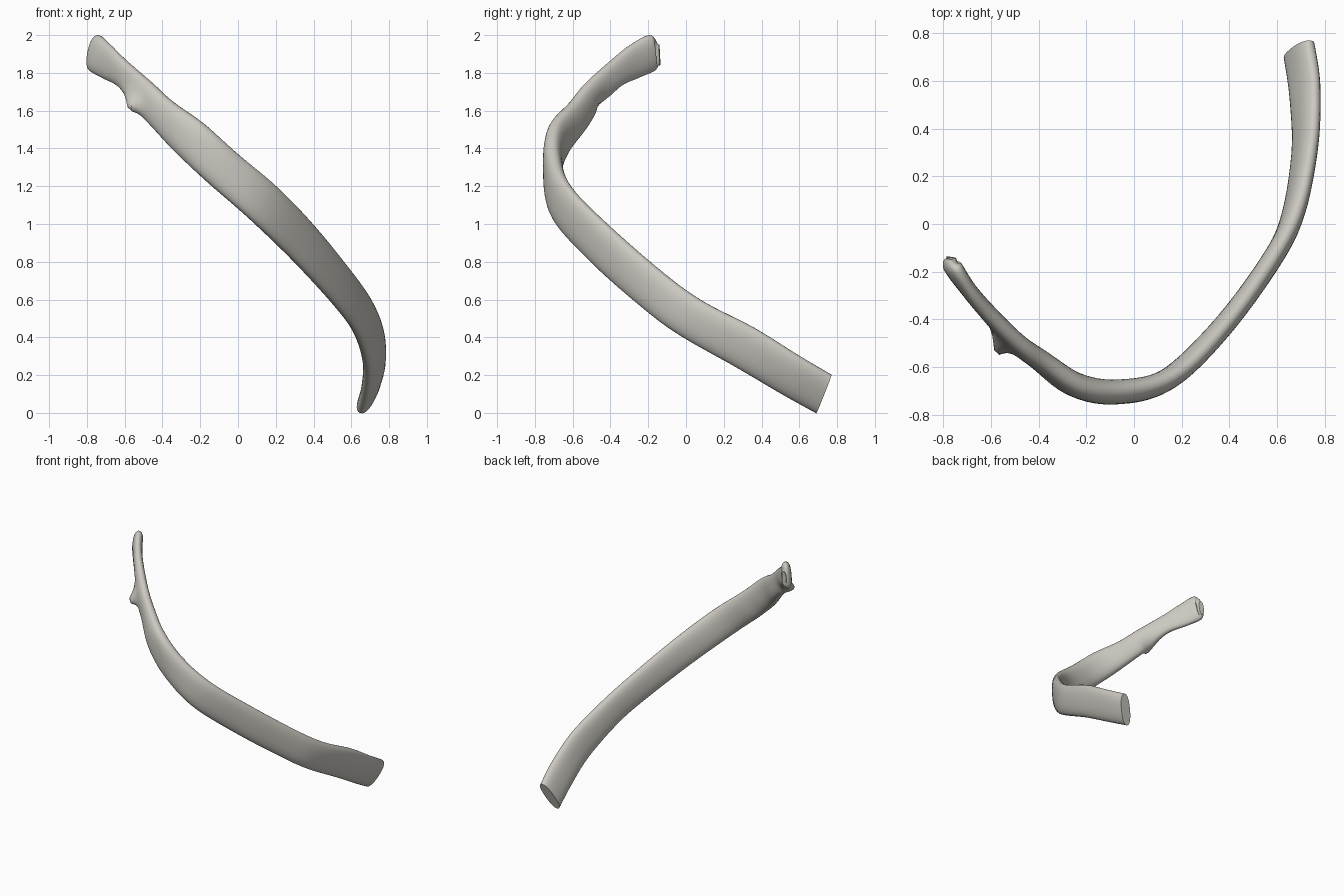
import bpy
import bmesh
import math
from mathutils import Vector

cube = bpy.data.objects.get("Cube")
if cube:
    bpy.data.objects.remove(cube, do_unlink=True)

# Stations from the head to the far end: upper edge, lower edge, half thickness
STATIONS = [
    ((-.76, -.15, 1.95), (-.77, -.145, 1.84), .02),
    ((-.74, -.19, 2), (-.78, -.17, 1.81), .036),
    ((-.68, -.29, 1.95), (-.71, -.26, 1.77), .034),
    ((-.6, -.39, 1.87), (-.62, -.36, 1.72), .036),
    ((-.46, -.52, 1.75), (-.52, -.48, 1.59), .042),
    ((-.35, -.6, 1.65), (-.43, -.55, 1.49), .046),
    ((-.18, -.7, 1.53), (-.31, -.65, 1.36), .052),
    ((0, -.7, 1.37), (-.15, -.71, 1.21), .052),
    ((.2, -.62, 1.2), (.07, -.69, 1.02), .046),
    ((.4, -.41, .99), (.31, -.49, .79), .044),
    ((.6, -.12, .74), (.53, -.22, .55), .043),
    ((.7, .09, .59), (.63, -.03, .41), .043),
    ((.755, .36, .45), (.68, .27, .24), .042),
    ((.765, .6, .3), (.67, .51, .1), .042),
    ((.74, .77, .2), (.645, .69, 0), .042),
]
STEPS, SIDES = 6, 28


def spline(values, i, t):
    """Smooth interpolation through a list of numbers or vectors."""
    last = len(values) - 1
    a, b, c, d = (values[min(max(i + k, 0), last)] for k in (-1, 0, 1, 2))
    return b + (c - a) * (t / 2) + (a * 2 - b * 5 + c * 4 - d) * (t * t / 2) \
        + (b * 3 - a - c * 3 + d) * (t ** 3 / 2)


def power(v, exponent):
    return math.copysign(abs(v) ** exponent, v)


# Sample the edges of the shaft
uppers = [Vector(s[0]) for s in STATIONS]
lowers = [Vector(s[1]) for s in STATIONS]
halves = [s[2] for s in STATIONS]
samples = []
for i in range(len(STATIONS) - 1):
    for k in range(STEPS):
        samples.append([spline(v, i, k / STEPS) for v in (uppers, lowers, halves)])
samples.append([uppers[-1], lowers[-1], halves[-1]])
centres = [(u + l) / 2 for u, l, h in samples]

# Sweep a rounded flat section along the shaft
bm = bmesh.new()
rings = []
for n, (upper, lower, half) in enumerate(samples):
    tangent = centres[min(n + 1, len(centres) - 1)] - centres[max(n - 1, 0)]
    wide = (upper - lower) / 2
    thin = tangent.cross(wide).normalized() * half
    ring = []
    for k in range(SIDES):
        angle = math.tau * k / SIDES
        ring.append(bm.verts.new(centres[n] + wide * power(math.cos(angle), .85)
                                 + thin * power(math.sin(angle), .85)))
    rings.append(ring)
for first, second in zip(rings, rings[1:]):
    for k in range(SIDES):
        j = (k + 1) % SIDES
        bm.faces.new((first[k], first[j], second[j], second[k]))
head_cap = bm.faces.new(rings[0])
bm.faces.new(rings[-1])

# Round the head
inner = bmesh.ops.inset_individual(bm, faces=[head_cap], thickness=.012)
for v in head_cap.verts:
    v.co += Vector((-.003, .008, 0))

# Knob on the outer side of the neck
knob = Vector((-.56, -.47, 1.64))
for v in bm.verts:
    near = math.exp(-((v.co - knob).length / .055) ** 2)
    v.co += Vector((-.02, -.07, -.025)) * near

bmesh.ops.recalc_face_normals(bm, faces=bm.faces)
mesh = bpy.data.meshes.new("rib_bone")
bm.to_mesh(mesh)
bm.free()
rib = bpy.data.objects.new("rib_bone", mesh)
bpy.context.collection.objects.link(rib)

# Bone colour
colour = (.6, .58, .53, 1)
bone = bpy.data.materials.new("bone_grey")
bone.use_nodes = True
bone.diffuse_color = colour
bone.node_tree.nodes["Principled BSDF"].inputs["Base Color"].default_value = colour
mesh.materials.append(bone)

bpy.context.view_layer.objects.active = rib
rib.select_set(True)
bpy.ops.object.shade_smooth_by_angle(angle=math.radians(50))
